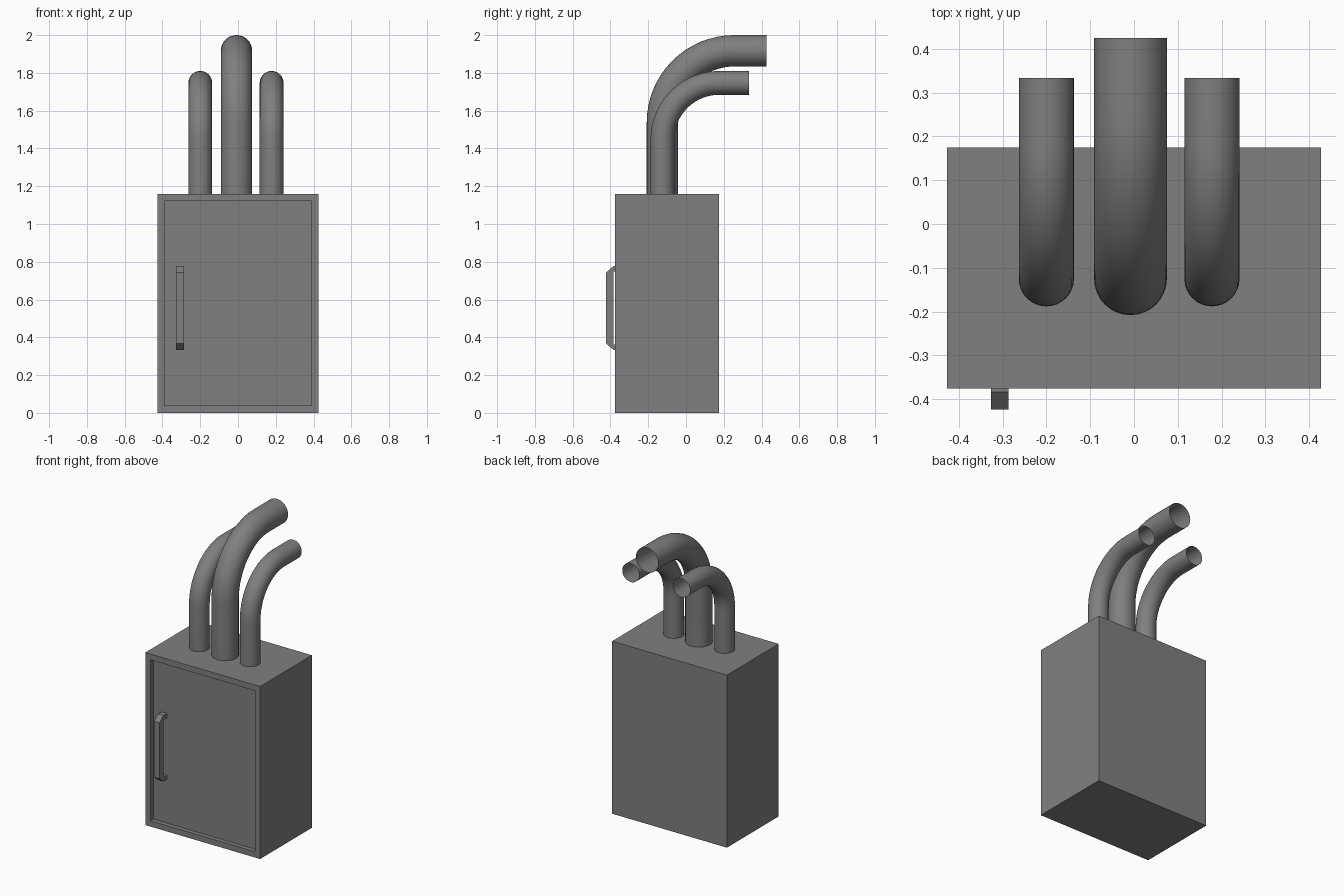
import bpy, bmesh, math
from mathutils import Vector

if "Cube" in bpy.data.objects:
    bpy.data.objects.remove(bpy.data.objects["Cube"])

grey = bpy.data.materials.new("dark_grey")
grey.diffuse_color = (0.214, 0.214, 0.214, 1)
grey.use_nodes = True
grey.node_tree.nodes["Principled BSDF"].inputs["Base Color"].default_value = grey.diffuse_color


def finish(bm, name, smooth=False):
    bmesh.ops.recalc_face_normals(bm, faces=bm.faces)
    mesh = bpy.data.meshes.new(name)
    bm.to_mesh(mesh)
    bm.free()
    mesh.materials.append(grey)
    for p in mesh.polygons:
        p.use_smooth = smooth
    obj = bpy.data.objects.new(name, mesh)
    bpy.context.collection.objects.link(obj)
    return obj


# Cabinet: box with a recessed door panel on the front
X, Y0, Y1, H = 0.427, -0.375, 0.175, 1.16
bm = bmesh.new()
bmesh.ops.create_cube(bm, size=1)
for v in bm.verts:
    v.co = (v.co.x * 2 * X, (Y0 + Y1) / 2 + v.co.y * (Y1 - Y0), (v.co.z + 0.5) * H)
bm.normal_update()
front = [f for f in bm.faces if f.normal.y < -0.9]
bmesh.ops.inset_region(bm, faces=front, thickness=0.039, use_even_offset=True)
panel = bmesh.ops.extrude_discrete_faces(bm, faces=front)["faces"]
for v in panel[0].verts:
    v.co.y += 0.03
finish(bm, "cabinet")

# Door handle: bracket profile in the yz plane, extruded along x
half = [(-0.345, 0.222), (-0.383, 0.222), (-0.423, 0.188)]
inner = [(-0.384, 0.193), (-0.345, 0.193)]
mid = 0.555
outline = [(y, mid + z) for y, z in half] + [(y, mid - z) for y, z in reversed(half)]
outline += [(y, mid - z) for y, z in reversed(inner)] + [(y, mid + z) for y, z in inner]
bm = bmesh.new()
face = bm.faces.new([bm.verts.new((-0.327, y, z)) for y, z in outline])
ext = bmesh.ops.extrude_face_region(bm, geom=[face])["geom"]
bmesh.ops.translate(bm, vec=(0.04, 0, 0), verts=[g for g in ext if isinstance(g, bmesh.types.BMVert)])
finish(bm, "door_handle")


# Open pipes: straight up, quarter bend, straight towards the back
def pipe(name, x, radius, top, end_y, bend, sides=32, steps=16):
    y, zc = -0.125, top - radius
    path = [(y, H, 0)]
    for i in range(steps + 1):
        a = i / steps * math.pi / 2
        path.append((y + bend * (1 - math.cos(a)), zc - bend + bend * math.sin(a), a))
    path.append((end_y, zc, math.pi / 2))
    bm = bmesh.new()
    rings = []
    for py, pz, a in path:
        across = Vector((0, math.cos(a), -math.sin(a)))
        ring = []
        for k in range(sides):
            t = 2 * math.pi * k / sides
            ring.append(bm.verts.new(Vector((x, py, pz)) + radius * (
                math.cos(t) * Vector((1, 0, 0)) + math.sin(t) * across)))
        rings.append(ring)
    for r0, r1 in zip(rings, rings[1:]):
        for k in range(sides):
            n = (k + 1) % sides
            bm.faces.new((r0[k], r0[n], r1[n], r1[k]))
    finish(bm, name, smooth=True)


pipe("middle_pipe", -0.008, 0.083, 2.0, 0.425, 0.38)
pipe("left_pipe", -0.2, 0.063, 1.81, 0.333, 0.3)
pipe("right_pipe", 0.178, 0.063, 1.81, 0.333, 0.3)
